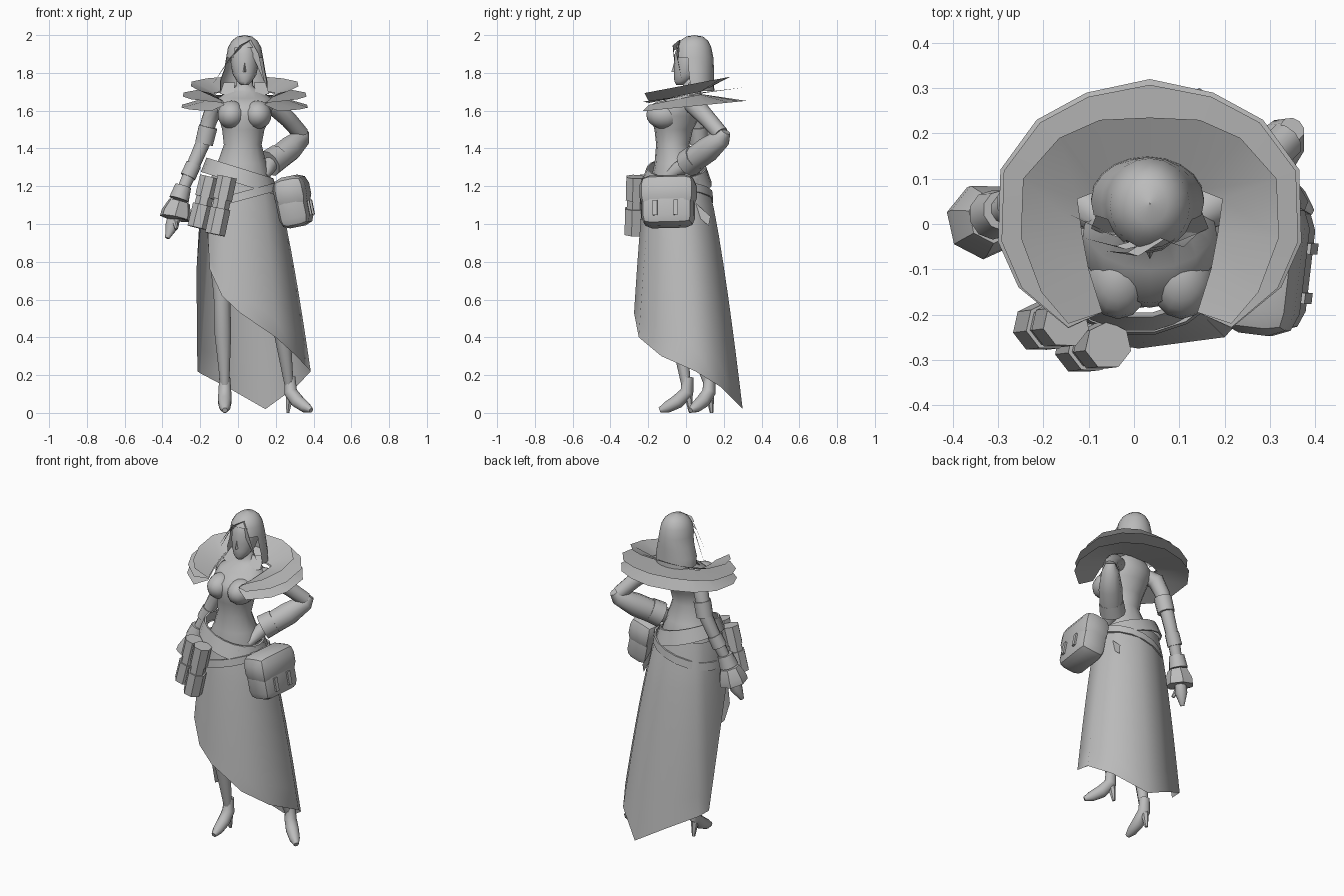
import bpy, bmesh, math
from mathutils import Vector, Matrix

if "Cube" in bpy.data.objects:
    bpy.data.objects.remove(bpy.data.objects["Cube"], do_unlink=True)

GREY = bpy.data.materials.new("plain_grey")
GREY.use_nodes = True
GREY.diffuse_color = (.5, .5, .5, 1)
GREY.node_tree.nodes["Principled BSDF"].inputs["Base Color"].default_value = (.5, .5, .5, 1)
MID = .035  # centre line of head and shoulders


def finish(name, bm, smooth=40):
    bmesh.ops.recalc_face_normals(bm, faces=bm.faces)
    mesh = bpy.data.meshes.new(name)
    bm.to_mesh(mesh)
    bm.free()
    mesh.materials.append(GREY)
    obj = bpy.data.objects.new(name, mesh)
    bpy.context.collection.objects.link(obj)
    bpy.ops.object.select_all(action='DESELECT')
    obj.select_set(True)
    bpy.context.view_layer.objects.active = obj
    if smooth:
        bpy.ops.object.shade_smooth_by_angle(angle=math.radians(smooth))
    return obj


def loft(name, rows, closed=True, caps=True, smooth=40, skip=None):
    """Skin rows of points; closed joins each row into a ring."""
    bm = bmesh.new()
    grid = [[bm.verts.new(p) for p in row] for row in rows]
    n = len(grid[0])
    for i in range(len(grid) - 1):
        for j in range(n if closed else n - 1):
            if skip and skip(i, j):
                continue
            k = (j + 1) % n
            bm.faces.new((grid[i][j], grid[i][k], grid[i + 1][k], grid[i + 1][j]))
    if closed and caps:
        bm.faces.new(grid[0])
        bm.faces.new(grid[-1])
    return finish(name, bm, smooth)


def ring(x, y, z, rx, ry, n=16):
    turn = math.tau / n
    return [(x + rx * math.cos(turn * k), y + ry * math.sin(turn * k), z) for k in range(n)]


def tube(name, points, n=10, smooth=40):
    """Round limb through (x, y, z, radius) points."""
    path = [Vector(p[:3]) for p in points]
    rows = []
    for i, p in enumerate(path):
        t = (path[min(i + 1, len(path) - 1)] - path[max(i - 1, 0)]).normalized()
        u = t.cross(Vector((1, 0, 0))).normalized()
        v = t.cross(u)
        r = points[i][3]
        rows.append([p + r * (u * math.cos(a) + v * math.sin(a))
                     for a in (math.tau * k / n for k in range(n))])
    return loft(name, rows, smooth=smooth)


def ball(name, centre, size):
    bm = bmesh.new()
    bmesh.ops.create_uvsphere(bm, u_segments=14, v_segments=10, radius=1)
    bmesh.ops.transform(bm, verts=bm.verts,
                        matrix=Matrix.Translation(centre) @ Matrix.Diagonal((*size, 1)))
    return finish(name, bm)


def box(name, centre, size, frame, bevel=0):
    bm = bmesh.new()
    bmesh.ops.create_cube(bm, size=1)
    bmesh.ops.transform(bm, verts=bm.verts, matrix=Matrix.Diagonal((*size, 1)))
    if bevel:
        bmesh.ops.bevel(bm, geom=bm.edges[:], offset=bevel, segments=2, profile=.5, affect='EDGES')
    bmesh.ops.transform(bm, verts=bm.verts, matrix=frame @ Matrix.Translation(centre))
    return finish(name, bm)


def belt(name, z, slope, rx, ry, height, taper):
    """Tilted band around the hips, narrowing upward by taper."""
    rows = []
    for h, grow in ((0, -.01), (0, 0), (height, -taper), (height, -taper - .01)):
        rows.append([(x, y, z + slope * x + h)
                     for x, y, _ in ring(.01, -.05, 0, rx + grow, ry + grow, 18)])
    loft(name, rows, caps=False, smooth=30)


# Torso and neck
loft("torso", [ring(*s) for s in (
    (0, -.05, 1.1, .17, .13), (.015, -.05, 1.24, .16, .135), (.02, -.055, 1.32, .13, .112),
    (.025, -.07, 1.42, .1, .088), (.028, -.065, 1.5, .112, .102), (MID, -.055, 1.57, .138, .13),
    (MID, -.04, 1.62, .15, .135), (MID, -.005, 1.665, .145, .095), (MID, .025, 1.7, .09, .055),
    (MID, .03, 1.73, .045, .045), (MID, .03, 1.83, .04, .045))], smooth=70)
for side, label in ((1, "left"), (-1, "right")):
    ball(label + "_bust", (MID + side * .07, -.115, 1.578), (.074, .095, .075))

# Head with a tapering chin and a small nose
loft("head", [ring(MID, *s) for s in (
    (-.035, 1.735, .018, .016), (-.02, 1.755, .04, .042), (.005, 1.79, .062, .068),
    (.02, 1.84, .073, .084), (.03, 1.9, .075, .09), (.035, 1.95, .06, .075), (.04, 1.98, .03, .04))],
    smooth=60)
loft("nose", [ring(MID, *s, n=4) for s in (
    (-.06, 1.805, .009, .018), (-.06, 1.815, .008, .014), (-.056, 1.86, .004, .006))])
ball("lips", (MID, -.048, 1.778), (.018, .01, .007))

# Bobbed hair, open over the face, with swept strands
HAIR = 20
loft("hair", [ring(*s, n=HAIR) for s in (
    (MID, .045, 2, .001, .001), (MID, .045, 1.992, .04, .045), (MID, .042, 1.97, .068, .075),
    (MID, .04, 1.935, .088, .094), (MID, .042, 1.88, .098, .103), (MID, .045, 1.82, .108, .103),
    (.03, .05, 1.76, .125, .098), (.03, .055, 1.705, .125, .095))], smooth=70, caps=False,
    skip=lambda i, j: i > 2 and abs(j + .5 - HAIR * .75) < (2 if i == 3 else 4))
for x, y, z in ((-.14, .02, 1.73), (-.115, -.03, 1.77), (-.06, -.06, 1.84), (.14, -.02, 1.75)):
    tip = Vector((x, y, z))
    root = Vector((.055, -.03, 1.962))
    bend = (root + tip) / 2 + Vector((0, -.022, .03))
    wide = Vector((.012, -.004, .014))
    loft("hair_strand", [(root - wide, root + wide), (bend - wide, bend + wide),
                         (tip, tip + wide * .1)], closed=False)

# Horseshoe mantle in three flaring layers, mirrored about the centre line
INNER = [(0, .085), (.06, .085), (.11, .075), (.16, .055), (.15, -.02), (.135, -.1), (.105, -.195)]
SMALL = [(0, .235), (.11, .23), (.2, .19), (.28, .1), (.285, -.03), (.24, -.15), (.18, -.22)]
LARGE = [(0, .32), (.14, .29), (.25, .23), (.33, .12), (.335, -.04), (.29, -.14), (.18, -.23)]


def horseshoe(half, height):
    right = [(MID + x, y, height(y)) for x, y in half]
    left = [(MID - x, y, height(y)) for x, y in half[1:]]
    return left[::-1] + right


for name, mix, low, high, tilt in (("upper", 0, 1.685, 1.735, .19), ("middle", .85, 1.68, 1.68, .14),
                                   ("lower", 1, 1.67, 1.62, .1)):
    edge = [(a[0] + (b[0] - a[0]) * mix, a[1] + (b[1] - a[1]) * mix) for a, b in zip(SMALL, LARGE)]
    loft("mantle_" + name, [horseshoe(INNER, lambda y: low + .2 * y),
                            horseshoe(edge, lambda y: high + tilt * y)], closed=False, smooth=25)
for side in (1, -1):
    p = [(MID + side * x, y, z) for x, y, z in ((.05, .02, 1.75), (.11, .04, 1.75),
                                                (.06, -.04, 1.67), (.13, -.01, 1.69))]
    loft("neck_lapel", [p[:2], p[2:]], closed=False)

# Left arm, bent with the hand on the hip
tube("left_upper_arm", [(.13, .02, 1.64, .045), (.19, .05, 1.625, .052), (.27, .12, 1.55, .045),
                        (.335, .185, 1.475, .042)])
tube("left_forearm", [(.35, .21, 1.49, .028), (.335, .19, 1.455, .05), (.27, .115, 1.395, .068),
                      (.2, .04, 1.34, .066)])
tube("left_cuff", [(.215, .055, 1.355, .07), (.165, .01, 1.32, .074)])
tube("left_hand", [(.18, .02, 1.33, .04), (.155, -.04, 1.29, .04), (.14, -.1, 1.25, .022)])

# Right arm, hanging, with bands and a flared cuff
tube("right_arm", [(-.07, .02, 1.64, .045), (-.125, .045, 1.62, .05), (-.155, .065, 1.54, .043),
                   (-.185, .07, 1.43, .04), (-.25, .05, 1.28, .036), (-.31, .02, 1.14, .03)])
tube("right_arm_band", [(-.158, .065, 1.515, .052), (-.18, .07, 1.425, .05)])
tube("right_forearm_band", [(-.235, .055, 1.315, .042), (-.265, .045, 1.25, .043)])
tube("right_wrist_band", [(-.29, .03, 1.2, .045), (-.312, .02, 1.13, .055)])
tube("right_cuff", [(-.31, .015, 1.12, .058), (-.326, .01, 1.06, .082), (-.333, .005, 1.03, .084),
                    (-.333, .005, 1.027, .04)], n=7)
tube("right_hand", [(-.335, .01, 1.05, .035), (-.35, 0, .99, .036), (-.375, -.02, .925, .012)])
tube("right_thumb", [(-.34, -.01, 1.03, .016), (-.325, -.045, .975, .01)], n=6)

# Legs and heeled shoes
tube("right_leg", [(-.085, -.05, 1.12, .085), (-.09, -.06, .9, .073), (-.085, -.075, .62, .046),
                   (-.08, -.04, .42, .046), (-.07, 0, .15, .025)])
tube("left_leg", [(.1, -.05, 1.12, .085), (.14, -.04, .9, .073), (.2, -.02, .62, .046),
                  (.235, .04, .42, .046), (.27, .12, .15, .025)])
for label, x, y, dx, dy in (("right", -.07, .01, 0, -1), ("left", .275, .125, .75, -.68)):
    tube(label + "_shoe", [(x + dx * d, y + dy * d, z, r) for d, z, r in (
        (0, .19, .03), (.005, .11, .036), (.055, .06, .037), (.11, .03, .03), (.15, .014, .014))])
    tube(label + "_heel", [(x, y, .11, .026), (x - dx * .015, y - dy * .015, 0, .009)], n=6)

# Wrap skirt: open on the right side, with a slanting hem
HEM = [(-.16, -.17, .94), (-.15, -.22, .76), (-.085, -.26, .62), (.01, -.275, .53), (.2, -.25, .4),
       (.31, -.13, .3), (.385, .05, .22), (.31, .18, .14), (.145, .3, .02), (-.03, .24, .12),
       (-.2, .165, .21), (-.215, .08, .22), (-.22, -.04, .75), (-.2, -.12, .95)]
rows = []
for k in range(9):
    t = k / 8
    row = []
    for x, y, z in HEM:
        a = math.atan2((y + .05) / .16, x / .19)
        top = Vector((.005 + .19 * math.cos(a), -.05 + .165 * math.sin(a), 1.24))
        point = top.lerp(Vector((x, y, z)), t ** .75)
        point.z = top.z + (z - top.z) * t
        row.append(point)
    rows.append(row)
loft("wrap_skirt", rows, closed=False, smooth=60)

# Crossed belts and a loose strap end
belt("upper_belt", 1.215, -.31, .207, .188, .085, .03)
belt("lower_belt", 1.12, .27, .215, .197, .045, .006)
loft("strap_end", [[(.2, .04, 1.12), (.2, .03, 1.07)], [(.21, .13, 1.04), (.21, .12, .99)]], closed=False)

# Two capped canisters on the right hip
for x, y, low in ((-.057, -.268, .945), (-.15, -.22, .98)):
    high = 1.25
    for part, start, end, r in (("body", .1, .9, .046), ("base", 0, .45, .055), ("cap", .6, 1, .053)):
        ends = []
        for f in (start, end):
            ends.append((x - .065 * (1 - f), y - .008 * (1 - f), low + (high - low) * f, r))
        tube("canister_" + part, ends, n=7, smooth=0)

# Satchel on the left hip, leaning outward, with flap and buckled straps
lean = Matrix.Translation((.292, -.094, 1.12)) @ Matrix.Rotation(-.2, 4, 'Y') @ Matrix.Rotation(-.12, 4, 'Z')
box("satchel_body", (0, 0, -.005), (.165, .28, .265), lean, .05)
box("satchel_flap", (.004, 0, .05), (.175, .3, .17), lean, .055)
for y in (-.06, .05):
    box("satchel_strap", (.083, y, -.05), (.02, .024, .08), lean)
box("satchel_hanger", (-.07, 0, .09), (.04, .1, .05), lean)
